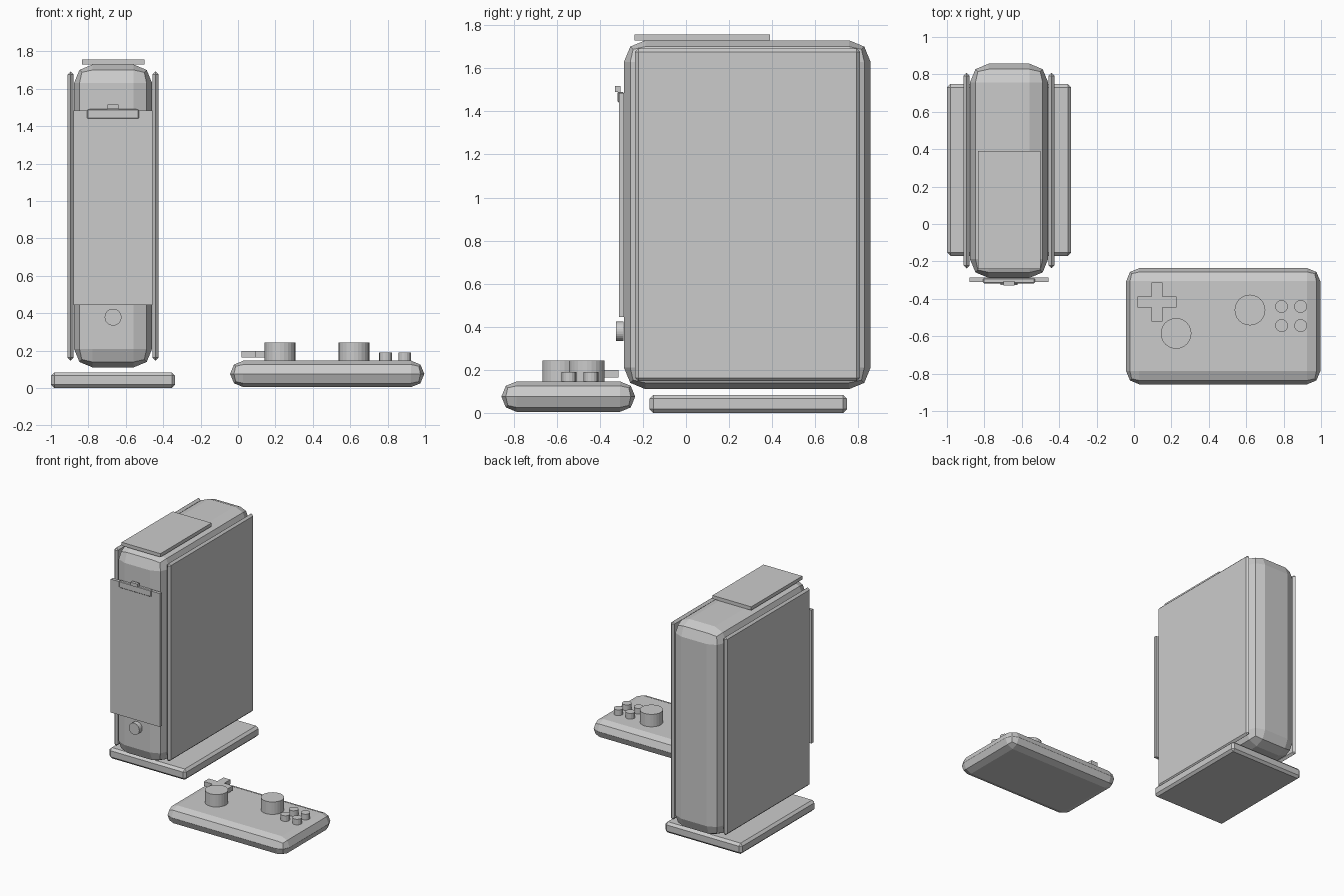
import bpy
from math import pi

cube = bpy.data.objects.get("Cube")
if cube:
    bpy.data.objects.remove(cube, do_unlink=True)

# Single matte grey
GREY = (0.6, 0.6, 0.6, 1)
grey = bpy.data.materials.new("plain grey")
grey.use_nodes = True
grey.diffuse_color = GREY
grey.node_tree.nodes["Principled BSDF"].inputs["Base Color"].default_value = GREY


def finish(name, bevel=0, segments=1):
    ob = bpy.context.object
    ob.name = name
    ob.data.materials.append(grey)
    if bevel:
        mod = ob.modifiers.new("Edges", 'BEVEL')
        mod.width, mod.segments = bevel, segments
    return ob


def box(name, x, y, z, bevel=0, segments=1):
    """Box given by its extents along each axis."""
    spans = (x, y, z)
    bpy.ops.mesh.primitive_cube_add(size=1, location=[(a + b) / 2 for a, b in spans])
    ob = bpy.context.object
    size = [b - a for a, b in spans]
    for v in ob.data.vertices:
        v.co = [c * s for c, s in zip(v.co, size)]
    return finish(name, bevel, segments)


def disc(name, centre, radius, depth, sides, tilt=0):
    bpy.ops.mesh.primitive_cylinder_add(vertices=sides, radius=radius, depth=depth,
                                        location=centre, rotation=(tilt, 0, 0))
    return finish(name)


# Console tower
MID = -0.668
box("console_body", (MID - .209, MID + .209), (-.288, .857), (.11, 1.73), .1, 2)
for side, name in ((-1, "right_side_panel"), (1, "left_side_panel")):
    x = MID + side * .227
    box(name, (x - .016, x + .016), (-.237, .808), (.147, 1.692), .0155)
box("top_plate", (MID - .167, MID + .167), (-.24, .389), (1.73, 1.757))

# Front of the tower
box("front_door", (MID - .212, MID + .212), (-.311, -.287), (.445, 1.485))
box("disc_slot", (MID - .138, MID + .138), (-.317, -.291), (1.441, 1.491), .004)
box("slot_tab", (MID - .03, MID + .03), (-.329, -.305), (1.491, 1.517))
disc("power_button", (MID, -.308, .379), .045, .036, 24, pi / 2)

# Stand
box("stand", (-1, -.336), (-.17, .748), (0, .084), .018)

# Controller
box("controller_body", (-.042, .996), (-.857, -.236), (.005, .146), .07, 2)
PAD_X, PAD_Y = .123, -.417
for name, w, d in (("pad_across", .104, .03), ("pad_along", .03, .104)):
    box(name, (PAD_X - w, PAD_X + w), (PAD_Y - d, PAD_Y + d), (.164, .199))
disc("left_thumbstick", (.225, -.585, .194), .082, .098, 24)
disc("right_thumbstick", (.62, -.46, .194), .082, .098, 24)
for x in (.789, .891):
    for y in (-.441, -.543):
        disc("action_button", (x, y, .167), .034, .046, 16)
